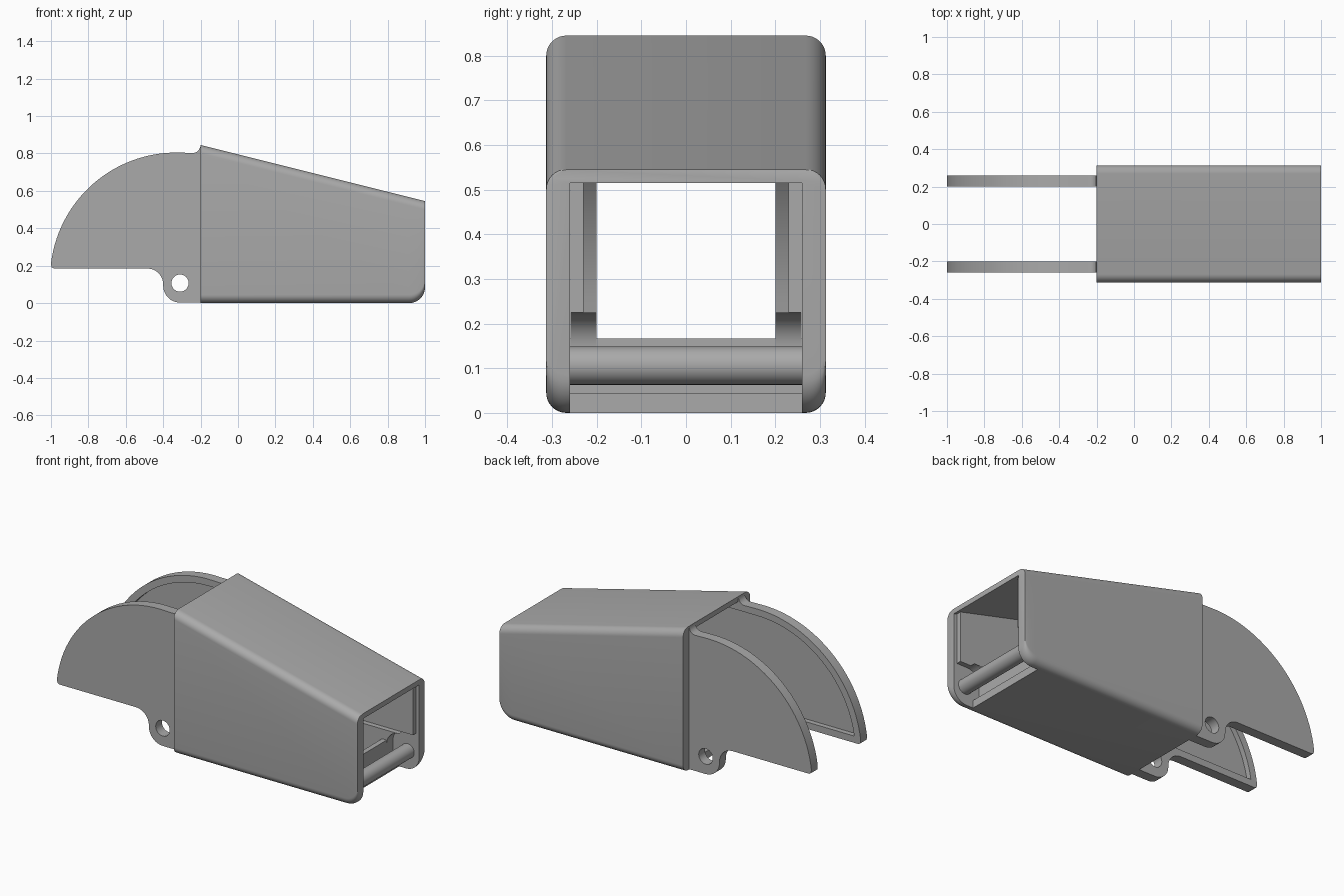
import bpy, bmesh, math

cube = bpy.data.objects.get("Cube")
if cube:
    bpy.data.objects.remove(cube, do_unlink=True)

grey = bpy.data.materials.new("plain grey")
grey.use_nodes = True
COLOUR = (0.40, 0.40, 0.40, 1)
grey.diffuse_color = COLOUR
grey.node_tree.nodes["Principled BSDF"].inputs["Base Color"].default_value = COLOUR


def arc(cx, cz, r, a0, a1, n=8):
    """Points on a circle between two angles in degrees."""
    angles = [math.radians(a0 + (a1 - a0) * i / n) for i in range(n + 1)]
    return [(cx + r * math.cos(a), cz + r * math.sin(a)) for a in angles]


def loft(name, rings):
    """Skin a row of closed rings and cap both ends."""
    bm = bmesh.new()
    rows = [[bm.verts.new(p) for p in ring] for ring in rings]
    n = len(rows[0])
    for a, b in zip(rows, rows[1:]):
        for i in range(n):
            j = (i + 1) % n
            bm.faces.new((a[i], a[j], b[j], b[i]))
    bm.faces.new(rows[0])
    bm.faces.new(rows[-1])
    bmesh.ops.recalc_face_normals(bm, faces=bm.faces)
    mesh = bpy.data.meshes.new(name)
    bm.to_mesh(mesh)
    bm.free()
    mesh.materials.append(grey)
    obj = bpy.data.objects.new(name, mesh)
    bpy.context.collection.objects.link(obj)
    return obj


def prism(name, profile, y0, y1):
    """Extrude an x-z profile along y."""
    return loft(name, [[(x, y, z) for x, z in profile] for y in (y0, y1)])


def activate(obj):
    bpy.ops.object.select_all(action="DESELECT")
    obj.select_set(True)
    bpy.context.view_layer.objects.active = obj


def cut(obj, cutter):
    cutter.hide_render = True
    mod = obj.modifiers.new("cut", "BOOLEAN")
    mod.operation = "DIFFERENCE"
    mod.solver = "EXACT"
    mod.object = cutter
    activate(obj)
    bpy.ops.object.modifier_apply(modifier=mod.name)
    bpy.data.objects.remove(cutter, do_unlink=True)


def smooth(obj):
    activate(obj)
    bpy.ops.object.shade_smooth_by_angle(angle=math.radians(30))


def roof(x):
    return 0.795 - 0.25 * x


def section(x, floor, top, half=0.313, r=0.045):
    """Rounded rectangle across the housing."""
    ring = []
    corners = ((half - r, top - r, 0), (r - half, top - r, 90),
               (r - half, floor + r, 180), (half - r, floor + r, 270))
    for cy, cz, a in corners:
        ring += [(x, y, z) for y, z in arc(cy, cz, r, a, a + 90)]
    return ring


# Tapered housing: rounded nose at the lower front, hollow right through
stations = [(-0.2, 0)] + arc(0.915, 0.085, 0.085, 270, 350)
rings = [section(x, z, roof(x)) for x, z in stations]
rings.append(section(1, 0.085, roof(1), half=0.308))
housing = loft("housing", rings)
tunnel = [(-0.3, 0.045), (0.87, 0.045), (0.87, -0.1), (1.1, -0.1),
          (1.1, roof(1.1) - 0.03), (-0.3, roof(-0.3) - 0.03)]
cut(housing, prism("tunnel_cutter", tunnel, -0.26, 0.26))
smooth(housing)

# Side plate: quarter-round blade behind, lobe with a pin hole below
outline = [(-0.985, 0.185), (-0.997, 0.192)]
outline += arc(-0.33, 0.13, 0.675, 173, 90, 28)
outline += arc(-0.24, 0.84, 0.037, 270, 355)
outline += [(-0.19, 0.825), (0.98, 0.535), (0.98, 0.225)]
outline += arc(0.91, 0.145, 0.08, 90, 180)
outline += [(0.83, 0.003)]
outline += arc(-0.31, 0.093, 0.09, 270, 180)
outline += arc(-0.485, 0.1, 0.085, 0, 90)
plate = prism("side_plates", outline, 0.2, 0.259)

# Shallow pocket on the inner face leaves a raised rim
pocket = arc(-0.33, 0.13, 0.635, 171.4, 90, 28)
pocket += [(1.1, 0.765), (1.1, 0.225)]
cut(plate, prism("pocket_cutter", pocket, 0.1, 0.23))
cut(plate, prism("hole_cutter", arc(-0.31, 0.107, 0.046, 0, 345, 23), 0.1, 0.4))
mirror = plate.modifiers.new("mirror", "MIRROR")
mirror.use_axis = (False, True, False)
activate(plate)
bpy.ops.object.modifier_apply(modifier=mirror.name)
smooth(plate)

# Cross wall at the front of the floor
prism("cross_wall", [(0.8, 0.02), (0.83, 0.02), (0.83, 0.167), (0.8, 0.167)], -0.262, 0.262)

# Round cross pin at the open front end
pin = prism("cross_pin", arc(0.925, 0.106, 0.043, 0, 348.75, 31), -0.265, 0.265)
smooth(pin)
